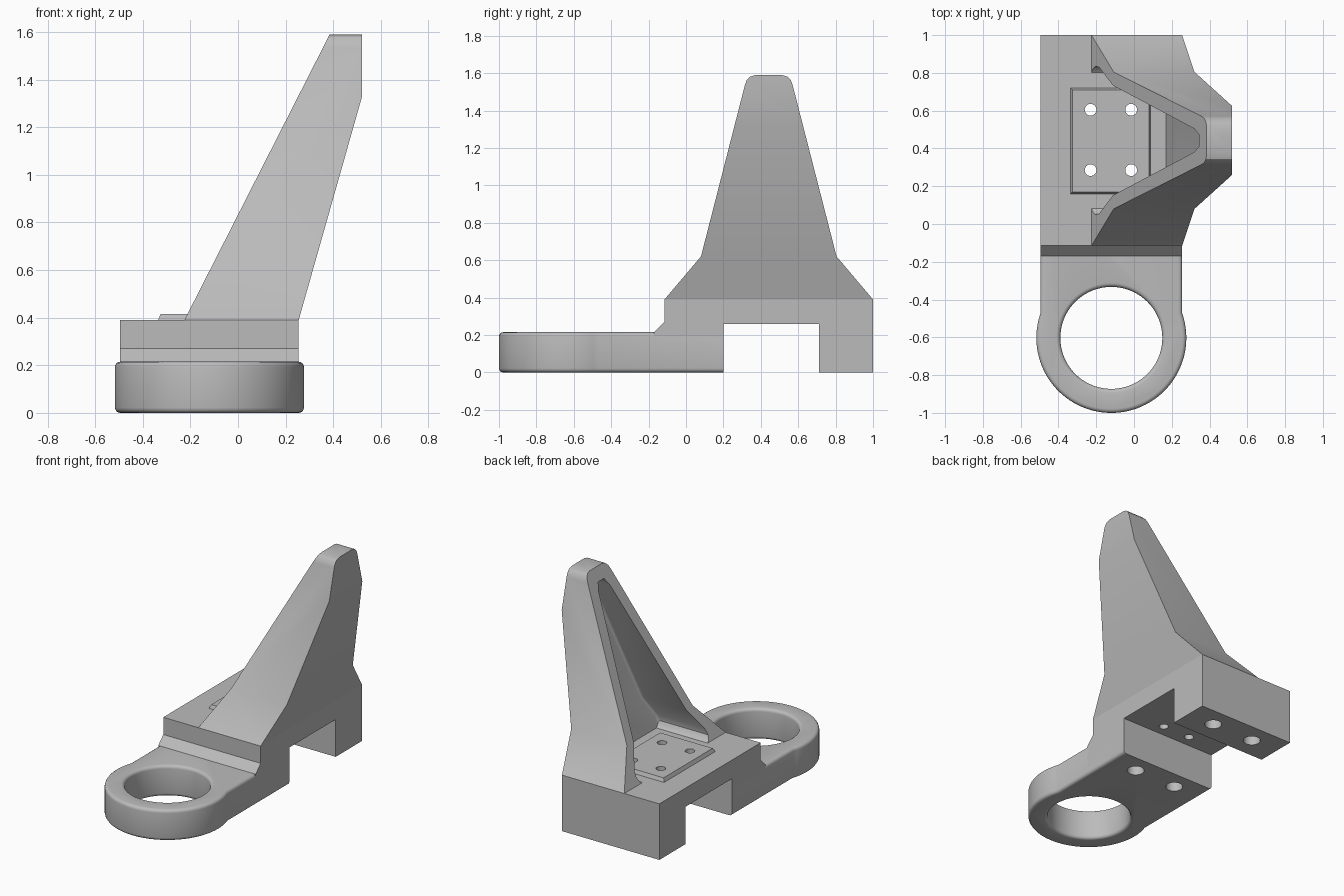
import bpy, bmesh, math

cube = bpy.data.objects.get("Cube")
if cube:
    bpy.data.objects.remove(cube, do_unlink=True)

grey = bpy.data.materials.new("machined_grey")
grey.use_nodes = True
grey.diffuse_color = (0.5, 0.5, 0.5, 1)
grey.node_tree.nodes["Principled BSDF"].inputs["Base Color"].default_value = (0.5, 0.5, 0.5, 1)

CX, CY = -0.12, 0.4425            # centre lines of the block and of the bracket
LEFT, RIGHT = CX + 0.375, CX - 0.375
TOP = 0.39                        # top of the block
PLATE_TOP = 0.215


def prism(name, points, axis, lo, hi):
    """Extrude a closed 2D outline along the x, y or z axis."""
    place = {"x": lambda p, t: (t, p[0], p[1]),
             "y": lambda p, t: (p[0], t, p[1]),
             "z": lambda p, t: (p[0], p[1], t)}[axis]
    bm = bmesh.new()
    a = [bm.verts.new(place(p, lo)) for p in points]
    b = [bm.verts.new(place(p, hi)) for p in points]
    bm.faces.new(a)
    bm.faces.new(b[::-1])
    for i in range(len(a)):
        j = (i + 1) % len(a)
        bm.faces.new((a[j], a[i], b[i], b[j]))
    bmesh.ops.recalc_face_normals(bm, faces=bm.faces)
    mesh = bpy.data.meshes.new(name)
    bm.to_mesh(mesh)
    bm.free()
    mesh.materials.append(grey)
    ob = bpy.data.objects.new(name, mesh)
    bpy.context.collection.objects.link(ob)
    return ob


def activate(ob):
    bpy.ops.object.select_all(action="DESELECT")
    ob.select_set(True)
    bpy.context.view_layer.objects.active = ob


def combine(targets, tool, operation="DIFFERENCE"):
    """Apply one boolean tool to several parts, then remove the tool."""
    tool.hide_render = True
    for ob in targets:
        activate(ob)
        mod = ob.modifiers.new("cut", "BOOLEAN")
        mod.operation, mod.solver, mod.object = operation, "EXACT", tool
        bpy.ops.object.modifier_apply(modifier=mod.name)
    bpy.data.objects.remove(tool, do_unlink=True)


def arc(cx, cy, r, start, end, n):
    steps = [math.radians(start + (end - start) * i / n) for i in range(n + 1)]
    return [(cx + r * math.cos(t), cy + r * math.sin(t)) for t in steps]


def drill(targets, x, y, r, lo, hi, n=24):
    combine(targets, prism("drill", arc(x, y, r, 0, 360, n)[:-1], "z", lo, hi))


def bevel(ob, rule, offset, segments):
    """Round the sharp edges that satisfy the rule."""
    bm = bmesh.new()
    bm.from_mesh(ob.data)
    edges = [e for e in bm.edges if len(e.link_faces) == 2
             and e.calc_face_angle() > 0.5 and rule(*[v.co for v in e.verts])]
    bmesh.ops.bevel(bm, geom=edges, offset=offset, segments=segments, profile=0.5,
                    affect="EDGES", clamp_overlap=True)
    bm.to_mesh(ob.data)
    bm.free()


def mirrored(half):
    """Mirror a half outline of (half width, height) about the bracket centre."""
    return [(CY + w, z) for w, z in half] + [(CY - w, z) for w, z in reversed(half)]


# Ring plate with rounded rims
ring_y, ring_r = -0.603, 0.397
ang = math.degrees(math.acos(0.375 / ring_r))
outline = arc(CX, ring_y, ring_r, ang, -180 - ang, 64) + [(RIGHT, 0.2), (LEFT, 0.2)]
plate = prism("ring_plate", outline, "z", 0, PLATE_TOP)
drill([plate], CX, ring_y, 0.27, -0.1, 0.4, 72)
bevel(plate, lambda a, b: abs(a.z - b.z) < 1e-4 and min(a.y, b.y) < 0.19, 0.022, 4)

# Base block with the cross slot and a chamfered step
block = prism("base_block", [
    (-0.17, 0.05), (-0.17, PLATE_TOP), (-0.115, 0.27), (-0.115, TOP), (1, TOP), (1, 0),
    (0.71, 0), (0.71, 0.26), (0.2, 0.26), (0.2, 0.05)], "x", RIGHT, LEFT)

# Mounting pad with sloped sides
pad = prism("mounting_pad", [(-0.34, 0.155), (0.09, 0.155), (0.09, 0.725), (-0.34, 0.725)],
            "z", TOP - 0.01, 0.415)
for v in pad.data.vertices:
    if v.co.z > TOP:
        v.co.x += 0.015 if v.co.x < CX else -0.01
        v.co.y += 0.015 if v.co.y < CY else -0.015

# Bolt holes through the pad, blind holes under the feet
for x in (-0.23, -0.015):
    for y in (0.285, 0.605):
        drill([block, pad], x, y, 0.031, 0.2, 0.5)
for x in (-0.285, 0.045):
    for y in (0.07, 0.86):
        drill([block, plate], x, y, 0.056, -0.1, 0.2)

# Leaning bracket: side outline crossed with the front outline
tip = [(0.128, 1.535), (0.118, 1.562), (0.098, 1.582), (0.07, 1.59)]
bracket = prism("leaning_bracket", mirrored([(0.5575, TOP), (0.3625, 0.62)] + tip), "x", -1, 1)
front = prism("front_outline", [(-0.225, TOP), (0.385, 1.59), (0.52, 1.59), (0.52, 1.325),
                                (LEFT, TOP), (LEFT, 0.3), (-0.225, 0.3)], "y", -0.5, 1.5)
combine([bracket], front, "INTERSECT")

# Hollow of the bracket, its back wall parallel to the outer face
hollow = prism("hollow", mirrored([
    (0.36, 0.35), (0.36, TOP), (0.38, 0.405), (0.393, 0.43), (0.387, 0.47), (0.29, 0.615),
    (0.062, 1.46), (0.032, 1.51)]), "x", -0.6, 0.17)
for v in hollow.data.vertices:
    if v.co.x > 0:
        v.co.x += 0.283 * (v.co.z - TOP)
bevel(hollow, lambda a, b: min(a.x, b.x) > 0 and max(a.z, b.z) > 0.45, 0.025, 4)
combine([bracket], hollow)

for ob in (plate, block, pad, bracket):
    activate(ob)
    bpy.ops.object.shade_smooth_by_angle(angle=math.radians(28))
